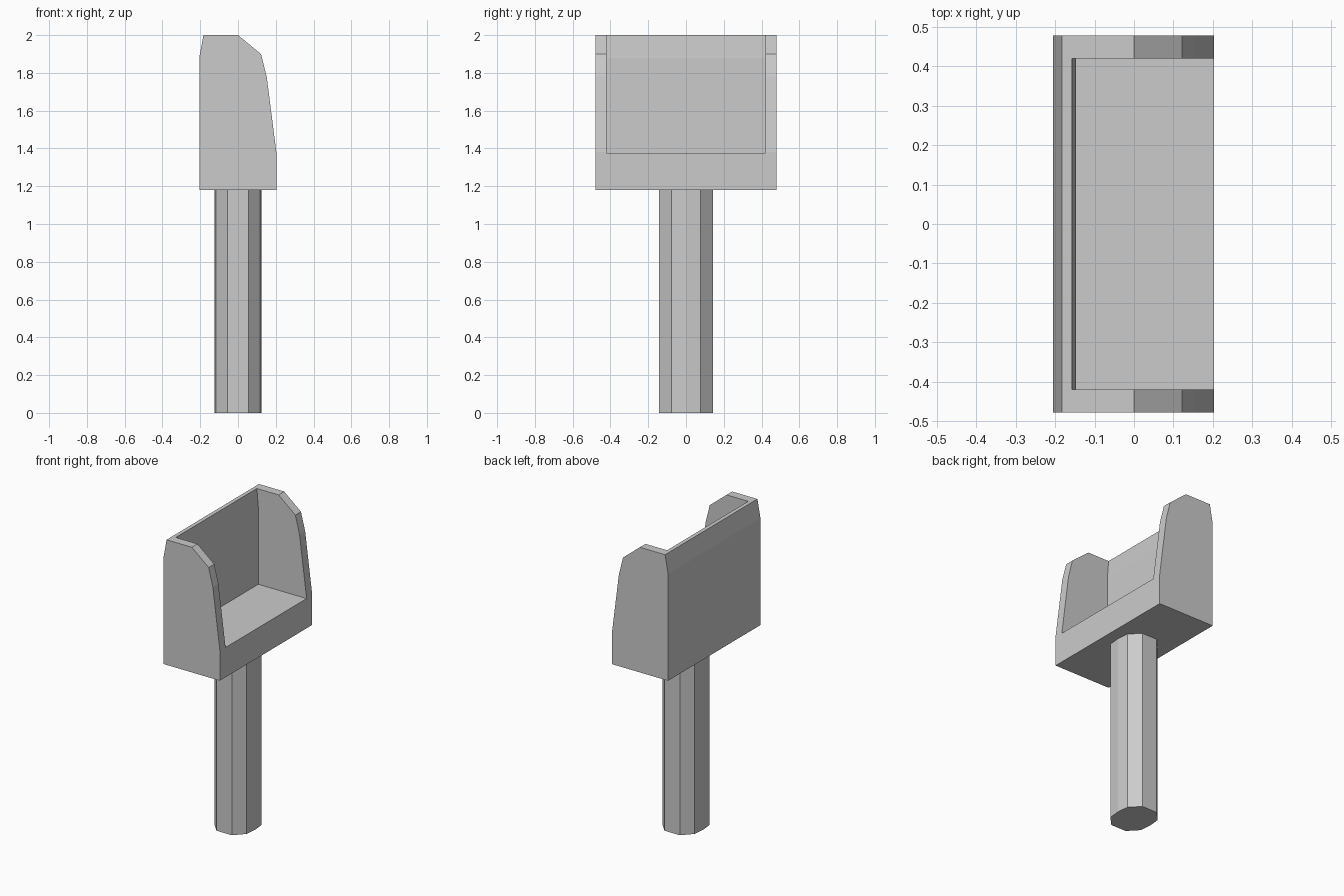
import bpy, bmesh
from mathutils import Vector

if "Cube" in bpy.data.objects:
    bpy.data.objects.remove(bpy.data.objects["Cube"])


def prism(name, points, direction):
    """Extrude a closed planar outline along a vector."""
    bm = bmesh.new()
    face = bm.faces.new([bm.verts.new(p) for p in points])
    out = bmesh.ops.extrude_face_region(bm, geom=[face], use_keep_orig=True)
    moved = [v for v in out["geom"] if isinstance(v, bmesh.types.BMVert)]
    bmesh.ops.translate(bm, verts=moved, vec=Vector(direction))
    bmesh.ops.recalc_face_normals(bm, faces=bm.faces)
    mesh = bpy.data.meshes.new(name)
    bm.to_mesh(mesh)
    bm.free()
    obj = bpy.data.objects.new(name, mesh)
    bpy.context.collection.objects.link(obj)
    return obj


def side_profile(name, xz, half_width):
    return prism(name, [(x, -half_width, z) for x, z in xz], (0, 2 * half_width, 0))


# Scoop head: solid side profile
head = side_profile("scoop_head", [
    (-0.205, 1.18), (0.203, 1.18), (0.203, 1.38), (0.152, 1.78),
    (0.122, 1.9), (0.0, 2.0), (-0.183, 2.0), (-0.205, 1.88)], 0.478)

# Hollow open at the front edge and top
cutter = side_profile("hollow_cutter", [
    (-0.147, 1.375), (0.3, 1.375), (0.3, 2.1), (-0.165, 2.1),
    (-0.157, 2.0), (-0.147, 1.88)], 0.42)
cutter.hide_render = True
cutter.hide_set(True)
cut = head.modifiers.new("hollow", "BOOLEAN")
cut.operation = "DIFFERENCE"
cut.solver = "EXACT"
cut.object = cutter

# Faceted oval handle
half = [(0.055, -0.143), (0.117, -0.078), (0.125, 0.0), (0.117, 0.078), (0.055, 0.143)]
outline = half + [(-x, -y) for x, y in half]
prism("handle", [(x, y, 0) for x, y in outline], (0, 0, 1.18))
